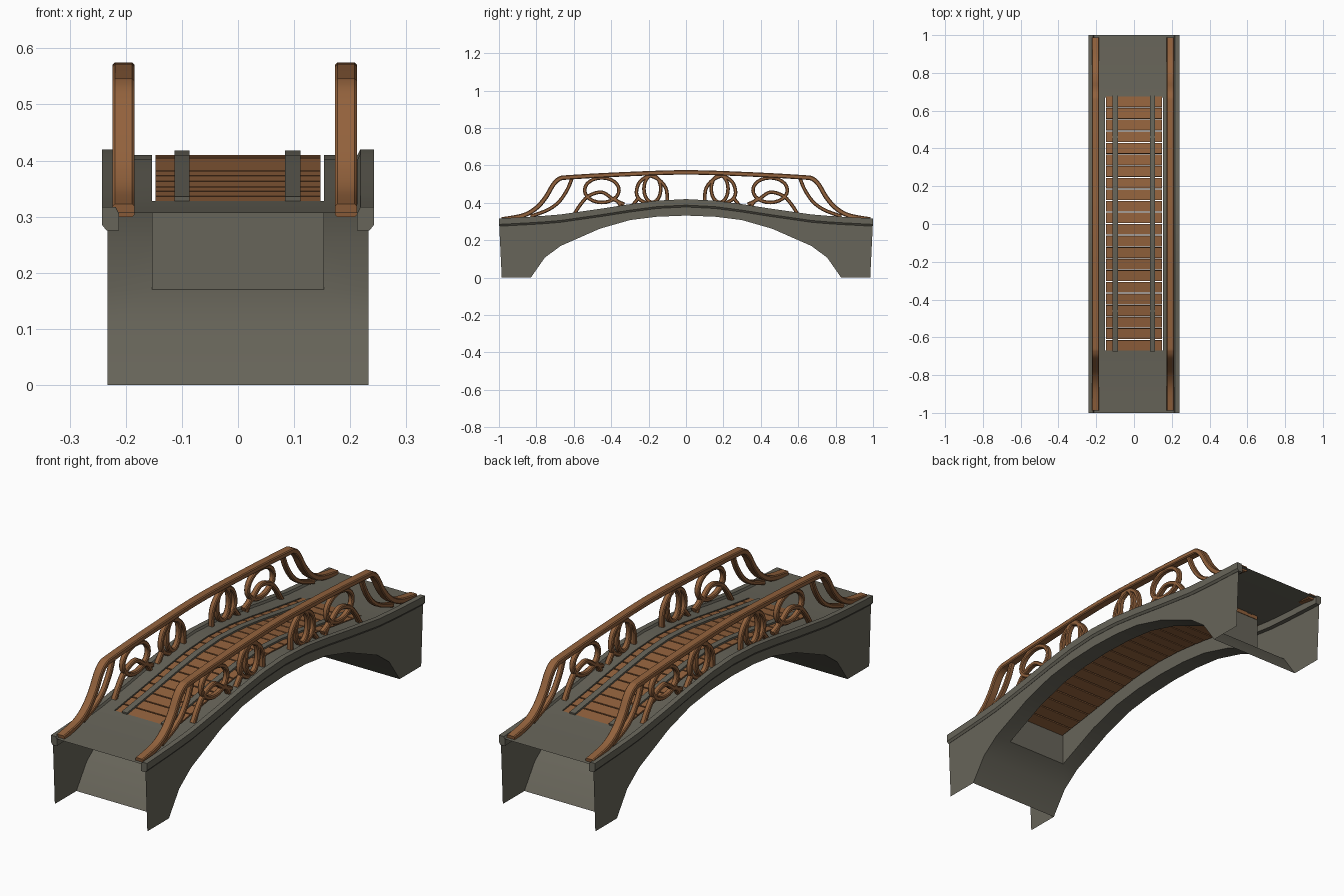
import bpy, bmesh, math
from mathutils import Vector

if "Cube" in bpy.data.objects:
    bpy.data.objects.remove(bpy.data.objects["Cube"])


def material(name, rgb):
    m = bpy.data.materials.new(name)
    m.diffuse_color = (*rgb, 1)
    m.use_nodes = True
    m.node_tree.nodes["Principled BSDF"].inputs["Base Color"].default_value = m.diffuse_color
    return m


STONE = material("grey stone", (0.135, 0.128, 0.100))
WOOD = material("brown wood", (0.290, 0.122, 0.046))

# Half profiles: (y, deck height, arch underside height)
HALF = [(1.0, .307, 0), (.83, .316, 0), (.755, .321, .107), (.67, .328, .17),
        (.46, .358, .262), (.30, .383, .308), (.155, .402, .326)]
STATIONS = [(-y, d, a) for y, d, a in HALF] + [(0, .41, .332)] + HALF[::-1]
WIDE, HOLE = .233, .153


def deck_z(y):
    for (y0, d0, _), (y1, d1, _) in zip(STATIONS, STATIONS[1:]):
        if y0 <= y <= y1:
            return d0 + (d1 - d0) * (y - y0) / (y1 - y0)
    return STATIONS[0][1]


def finish(bm, name, mat, angle=30):
    bmesh.ops.remove_doubles(bm, verts=bm.verts, dist=1e-5)
    bmesh.ops.recalc_face_normals(bm, faces=bm.faces)
    me = bpy.data.meshes.new(name)
    bm.to_mesh(me)
    bm.free()
    me.materials.append(mat)
    ob = bpy.data.objects.new(name, me)
    bpy.context.collection.objects.link(ob)
    bpy.ops.object.select_all(action='DESELECT')
    ob.select_set(True)
    bpy.context.view_layer.objects.active = ob
    bpy.ops.object.shade_smooth_by_angle(angle=math.radians(angle))
    return ob


def smooth_path(pts, steps=5, closed=False):
    """Catmull-Rom curve through 2D points."""
    p = [Vector(q) for q in pts]
    n = len(p)
    out = []
    for i in range(n if closed else n - 1):
        if closed:
            a, b, c, d = (p[(i + k) % n] for k in (-1, 0, 1, 2))
        else:
            a, b, c, d = p[max(i - 1, 0)], p[i], p[i + 1], p[min(i + 2, n - 1)]
        for s in range(steps):
            t = s / steps
            out.append(.5 * (2 * b + (c - a) * t + (2 * a - 5 * b + 4 * c - d) * t * t
                             + (3 * b - a - 3 * c + d) * t ** 3))
    if not closed:
        out.append(p[-1])
    return out


def sweep(bm, path, section, closed=False, upright=False):
    """Sweep an (x, offset) section along a path in the y-z plane."""
    n, rings = len(path), []
    for i, q in enumerate(path):
        a = path[(i - 1) % n] if closed else path[max(i - 1, 0)]
        b = path[(i + 1) % n] if closed else path[min(i + 1, n - 1)]
        t = (b - a).normalized()
        nor = Vector((0, 1)) if upright else Vector((-t.y, t.x))
        rings.append([bm.verts.new((x, q.x + nor.x * o, q.y + nor.y * o)) for x, o in section])
    k = len(section)
    for i in range(n if closed else n - 1):
        r, s = rings[i], rings[(i + 1) % n]
        for j in range(k):
            bm.faces.new((r[j], r[(j + 1) % k], s[(j + 1) % k], s[j]))
    if not closed:
        bm.faces.new(rings[0])
        bm.faces.new(rings[-1][::-1])


def bar_section(x, w, t, c=.004):
    """Rectangle with chamfered corners."""
    w, t = w / 2, t / 2
    return [(x - w, -t + c), (x - w + c, -t), (x + w - c, -t), (x + w, -t + c),
            (x + w, t - c), (x + w - c, t), (x - w + c, t), (x - w, t - c)]


# Stone arch shell: open ends, long opening through the middle
bm = bmesh.new()


def quad(*pts):
    bm.faces.new([bm.verts.new(p) for p in pts])


for (y0, d0, a0), (y1, d1, a1) in zip(STATIONS, STATIONS[1:]):
    inside = abs(y0 + y1) / 2 < .67
    foot = abs(y0 + y1) / 2 > .83
    b0, b1 = max(-.985, min(.985, y0)), max(-.985, min(.985, y1))
    for s in (-1, 1):
        w, h = s * WIDE, s * HOLE
        quad((w, y0, d0), (w, y1, d1), (w, b1, a1), (w, b0, a0))       # side wall
        quad((w, y0, d0), (h, y0, d0), (h, y1, d1), (w, y1, d1))       # deck edge
        if not foot:
            quad((w, y0, a0), (h, y0, a0), (h, y1, a1), (w, y1, a1))   # underside
        if inside:
            quad((h, y0, d0), (h, y1, d1), (h, y1, a1), (h, y0, a0))   # opening wall
    if not inside:
        quad((-HOLE, y0, d0), (HOLE, y0, d0), (HOLE, y1, d1), (-HOLE, y1, d1))
        if not foot:
            quad((-HOLE, y0, a0), (HOLE, y0, a0), (HOLE, y1, a1), (-HOLE, y1, a1))
for s in (-1, 1):
    quad((-HOLE, s * .67, .328), (HOLE, s * .67, .328), (HOLE, s * .67, .17), (-HOLE, s * .67, .17))
finish(bm, "stone_arch", STONE, 25)

# Stone edge trim along both sides
deck_path = [Vector((y, d)) for y, d, _ in STATIONS]
for s, side in ((-1, "left"), (1, "right")):
    bm = bmesh.new()
    sec = [(.212, -.002), (.218, .01), (.242, .01), (.242, -.022), (.234, -.032), (.212, -.032)]
    sweep(bm, deck_path, [(s * x, o) for x, o in sec], upright=True)
    finish(bm, side + "_edge_trim", STONE, 25)

# Wooden planks following the arch
COUNT, START, END = 22, -.674, .678
pitch = (END - START) / COUNT
bm = bmesh.new()
for i in range(COUNT):
    y = START + pitch * (i + .5)
    half = pitch / 2 - .003
    path = [Vector((y - half, deck_z(y - half))), Vector((y + half, deck_z(y + half)))]
    sweep(bm, path, [(-.147, -.016), (.147, -.016), (.147, 0), (-.147, 0)])
finish(bm, "walkway_planks", WOOD)

# Two stone strips lying over the planks
ys = [START] + [y for y, _, _ in STATIONS if abs(y) < .67] + [END]
strip_path = [Vector((y, deck_z(y))) for y in ys]
for x, side in ((-.0995, "left"), (.0975, "right")):
    bm = bmesh.new()
    sweep(bm, strip_path, [(x - .0135, -.003), (x + .0135, -.003), (x + .0135, .008), (x - .0135, .008)])
    finish(bm, side + "_walkway_strip", STONE)

# Handrails with scrollwork
RAIL = [(0, .563), (.35, .552), (.62, .537), (.675, .529), (.71, .497), (.75, .43),
        (.80, .373), (.87, .333), (.985, .311)]
SCROLLS = [
    [(.61, .53), (.635, .47), (.68, .405), (.74, .362), (.83, .328)],   # outer branch
    [(.60, .335), (.565, .39), (.52, .437), (.45, .457), (.39, .42), (.33, .392)],  # low arch
    [(.19, .55), (.245, .515), (.265, .46), (.25, .42), (.205, .395)],  # outer leaf
    [(.20, .55), (.14, .52), (.105, .47), (.10, .395)],                 # inner leaf
    [(.385, .43), (.36, .40), (.345, .375)],                            # arch foot
    [(.25, .43), (.275, .40), (.29, .38)],                              # leaf foot
]
RINGS = [(.45, .468, .092, .066), (.18, .475, .045, .072)]

for cx, side in ((-.204, "left"), (.1925, "right")):
    bm = bmesh.new()
    full = [(-y, z) for y, z in RAIL[:0:-1]] + RAIL
    sweep(bm, smooth_path(full, 6), bar_section(cx, .039, .024))
    finish(bm, side + "_handrail", WOOD, 40)
    bm = bmesh.new()
    sec = bar_section(cx, .024, .019)
    for m in (-1, 1):
        for pts in SCROLLS:
            sweep(bm, smooth_path([(m * y, z) for y, z in pts]), sec)
        for y, z, ry, rz in RINGS:
            loop = [Vector((m * y + ry * math.cos(k * math.tau / 24),
                            z + rz * math.sin(k * math.tau / 24))) for k in range(24)]
            sweep(bm, loop, sec, closed=True)
    finish(bm, side + "_scrollwork", WOOD, 40)
